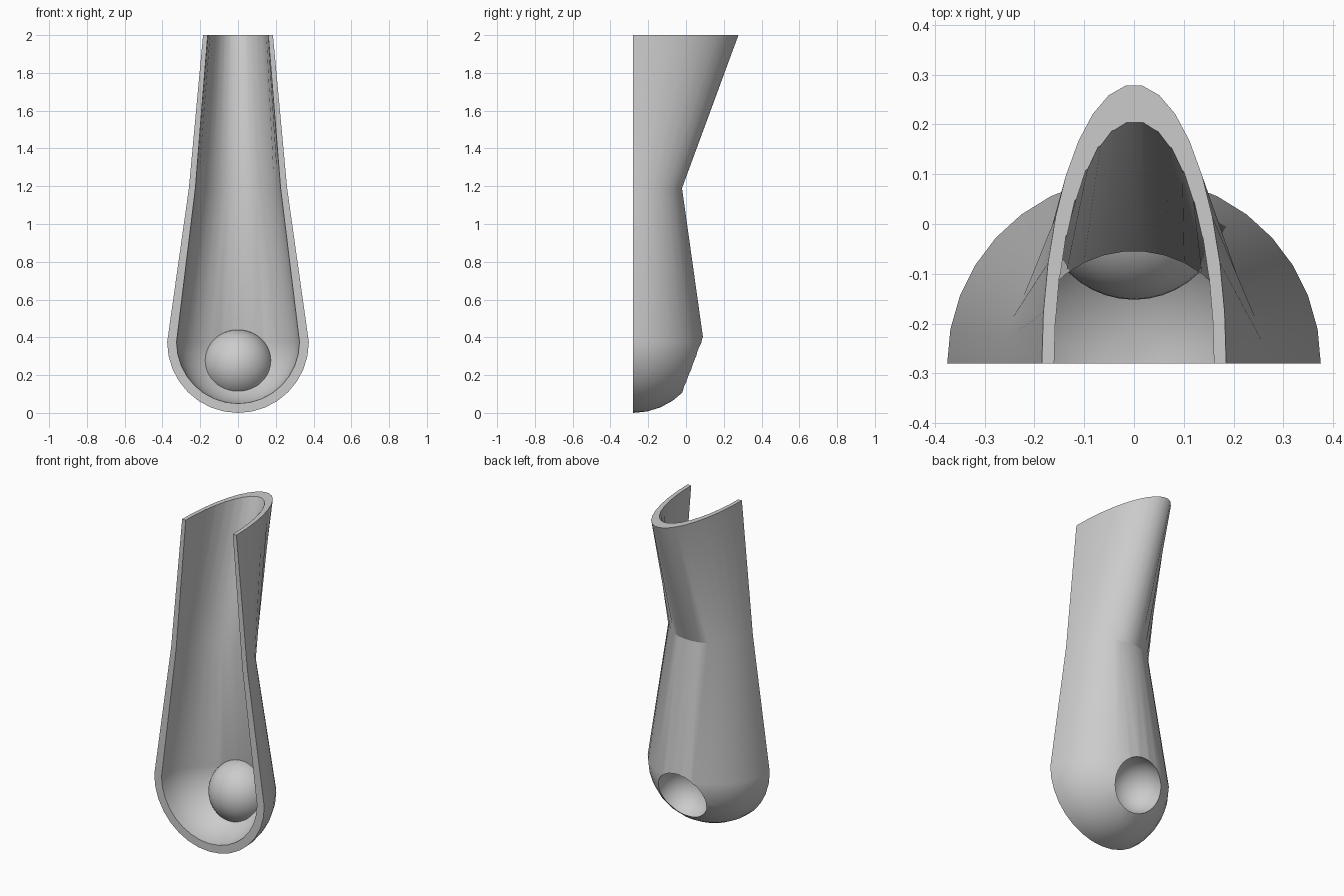
import bpy, bmesh, math

if "Cube" in bpy.data.objects:
    bpy.data.objects.remove(bpy.data.objects["Cube"])

FRONT_Y = -0.28     # plane of the open front
BALL_Z = 0.375      # centre height of the rounded bottom
R = 0.375           # radius of the rounded bottom
STEPS = 17          # sides in a half section

grey = bpy.data.materials.new("light_grey")
grey.diffuse_color = (0.6, 0.6, 0.6, 1)
grey.use_nodes = True
grey.node_tree.nodes["Principled BSDF"].inputs["Base Color"].default_value = grey.diffuse_color


def make_object(name, bm):
    bmesh.ops.recalc_face_normals(bm, faces=bm.faces[:])
    me = bpy.data.meshes.new(name)
    bm.to_mesh(me)
    bm.free()
    me.materials.append(grey)
    ob = bpy.data.objects.new(name, me)
    bpy.context.collection.objects.link(ob)
    return ob


def loft(name, k, half, top):
    """Stack of elliptical sections scaled by k, (z, half width, depth)."""
    rings = []
    for i in range(1, 9):
        a = math.pi / 2 * i / 8
        rings.append((BALL_Z - R * k * math.cos(a), R * k * math.sin(a), R * k * math.sin(a)))
    rings.append((1.19, 0.26 * k, 0.26 * k))
    t = (top - 1.19) / 0.81
    rings.append((top, (0.26 - 0.075 * t) * k, (0.26 + 0.30 * t) * k))
    bm = bmesh.new()
    n = STEPS + 1 if half else 2 * STEPS
    rows = []
    for z, w, d in rings:
        rows.append([bm.verts.new((w * math.cos(math.pi * j / STEPS),
                                   FRONT_Y + d * math.sin(math.pi * j / STEPS), z))
                     for j in range(n)])
    pole = bm.verts.new((0, FRONT_Y, BALL_Z - R * k))
    last = n - 1 if half else n
    for j in range(last):
        q = (j + 1) % n
        bm.faces.new((pole, rows[0][q], rows[0][j]))
        for lo, hi in zip(rows, rows[1:]):
            bm.faces.new((lo[j], lo[q], hi[q], hi[j]))
    bm.faces.new(rows[-1])
    if half:  # flat front closing the half body
        bm.faces.new([pole] + [r[0] for r in rows] + [r[-1] for r in reversed(rows)])
    return make_object(name, bm)


def ball(name, radius):
    bm = bmesh.new()
    bmesh.ops.create_uvsphere(bm, u_segments=40, v_segments=24, radius=radius)
    bmesh.ops.translate(bm, verts=bm.verts[:], vec=(0, 0.033, 0.255))
    return make_object(name, bm)


def subtract(target, cutter):
    mod = target.modifiers.new("cut", 'BOOLEAN')
    mod.operation = 'DIFFERENCE'
    mod.solver = 'EXACT'
    mod.object = cutter
    bpy.context.view_layer.objects.active = target
    bpy.ops.object.modifier_apply(modifier=mod.name)
    bpy.data.objects.remove(cutter)


# open half shell, hollowed by a smaller copy of itself
shell = loft("shell", 1.0, True, 2.0)
hollow = loft("hollow_cutter", 0.868, False, 2.1)

# ball socket: bulge left inside the hollow, dent cut from the back
subtract(hollow, ball("socket_bulge", 0.185))
subtract(shell, hollow)
subtract(shell, ball("socket_dent", 0.16))

bpy.ops.object.select_all(action='DESELECT')
shell.select_set(True)
bpy.context.view_layer.objects.active = shell
bpy.ops.object.shade_smooth_by_angle(angle=math.radians(25))
